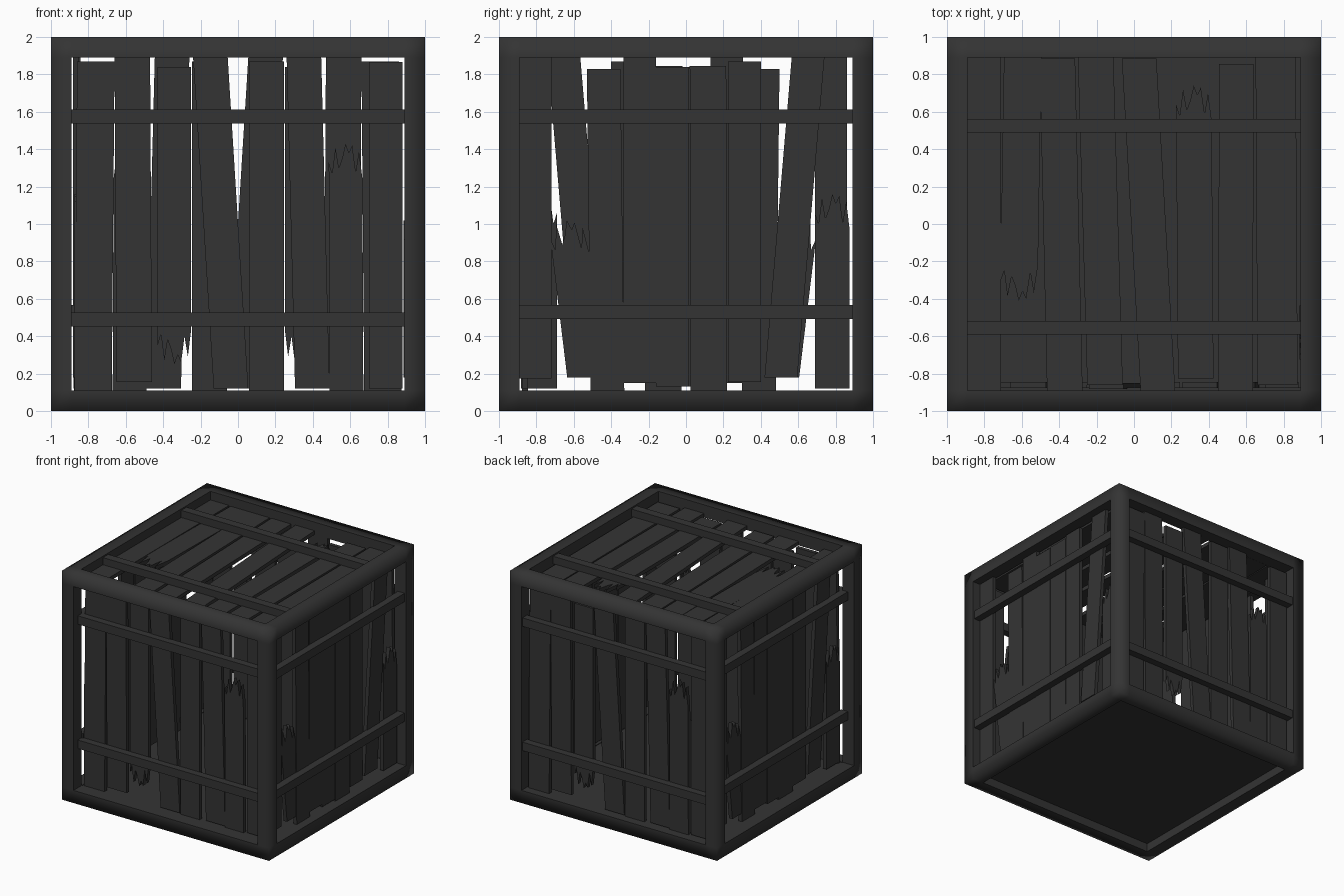
import bpy, bmesh

if "Cube" in bpy.data.objects:
    bpy.data.objects.remove(bpy.data.objects["Cube"])

mat = bpy.data.materials.new("charcoal wood")
mat.diffuse_color = (0.034, 0.034, 0.034, 1)
mat.use_nodes = True
mat.node_tree.nodes["Principled BSDF"].inputs["Base Color"].default_value = mat.diffuse_color


def finish(name, bm, merge=False):
    if merge:
        bmesh.ops.remove_doubles(bm, verts=bm.verts, dist=1e-4)
    bmesh.ops.recalc_face_normals(bm, faces=bm.faces)
    me = bpy.data.meshes.new(name)
    bm.to_mesh(me)
    bm.free()
    me.materials.append(mat)
    ob = bpy.data.objects.new(name, me)
    bpy.context.collection.objects.link(ob)
    return ob


# Local (u, v, distance from centre) to world, for each crate side
SIDES = {
    "front": lambda u, v, d: (u, -d, v + 1),
    "right": lambda u, v, d: (d, u, v + 1),
    "back": lambda u, v, d: (-u, d, v + 1),
    "left": lambda u, v, d: (-d, -u, v + 1),
    "top": lambda u, v, d: (u, v, d + 1),
}


def prism(bm, outline, d0, d1, place):
    lo = [bm.verts.new(place(u, v, d0)) for u, v in outline]
    hi = [bm.verts.new(place(u, v, d1)) for u, v in outline]
    bm.faces.new(lo[::-1])
    bm.faces.new(hi)
    n = len(lo)
    for i in range(n):
        j = (i + 1) % n
        bm.faces.new((lo[i], lo[j], hi[j], hi[i]))


# Splintered end: heights along the broken edge
JAG = [0.0, -0.06, 0.08, -0.03, 0.02, 0.10, 0.05, 0.09, -0.05, 0.06, -0.09]


def plank_outline(ub, ut, w, vb, vt, broken):
    def slant(v):
        return ub + (ut - ub) * (v - vb) / (vt - vb)

    def end(v, jag, sign):
        if not jag:
            return [(slant(v), v), (slant(v) + w, v)]
        n = len(JAG) - 1
        return [(slant(v + sign * j) + w * i / n, v + sign * j)
                for i, j in enumerate(JAG)]
    return end(vb, broken == "b", -1) + end(vt, broken == "t", 1)[::-1]


# Planks: left edge at bottom, left edge at top, width, bottom, top, broken end, depth shift
FRONT = [
    (-0.875, -0.86, 0.20, -0.89, 0.87, "", 0),
    (-0.65, -0.66, 0.19, -0.845, 0.89, "", 0),
    (-0.43, -0.43, 0.18, -0.65, 0.84, "b", 0),
    (-0.13, -0.24, 0.185, -0.88, 0.89, "", 0.004),
    (0.06, 0.06, 0.185, -0.89, 0.87, "", 0),
    (0.305, 0.26, 0.185, -0.88, 0.89, "", 0),
    (0.49, 0.485, 0.18, -0.89, 0.33, "t", 0),
    (0.70, 0.70, 0.18, -0.88, 0.865, "", 0),
]
RIGHT = [
    (-0.89, -0.89, 0.17, -0.825, 0.89, "", 0),
    (-0.635, -0.725, 0.20, -0.82, -0.08, "t", -0.006),
    (-0.51, -0.53, 0.18, -0.89, 0.83, "", 0),
    (-0.335, -0.335, 0.175, -0.85, 0.89, "", -0.002),
    (-0.16, -0.16, 0.175, -0.87, 0.84, "", 0),
    (0.025, 0.02, 0.195, -0.89, 0.845, "", 0),
    (0.225, 0.225, 0.175, -0.845, 0.87, "", 0),
    (0.42, 0.565, 0.175, -0.82, 0.89, "", 0.004),
    (0.69, 0.69, 0.185, -0.88, 0.06, "t", -0.003),
]
TOP = [
    (-0.89, -0.89, 0.18, -0.89, 0.89, "", 0),
    (-0.715, -0.695, 0.20, -0.31, 0.89, "b", -0.003),
    (-0.465, -0.505, 0.19, -0.89, 0.885, "", 0),
    (-0.25, -0.30, 0.19, -0.86, 0.89, "", -0.002),
    (0.035, -0.065, 0.185, -0.89, 0.885, "", 0.003),
    (0.235, 0.225, 0.19, -0.825, 0.64, "t", 0),
    (0.45, 0.455, 0.185, -0.89, 0.855, "", 0),
    (0.66, 0.65, 0.215, -0.86, 0.89, "", -0.002),
]
# Per side: planks, batten centre heights, plank inner depth, sideways shift
LAYOUT = {
    "front": (FRONT, (0.575, -0.51), 0.845, 0),
    "back": (FRONT, (0.575, -0.51), 0.892, 0),
    "right": (RIGHT, (0.575, -0.47), 0.892, 0),
    "left": (RIGHT, (0.575, -0.47), 0.845, 0.03),
    "top": (TOP, (0.525, -0.555), 0.892, 0),
}
for side, (planks, battens, d0, du) in LAYOUT.items():
    bm = bmesh.new()
    for ub, ut, w, vb, vt, broken, shift in planks:
        k = du if ut < 0 else 0
        prism(bm, plank_outline(ub + k, ut + k, w, vb, vt, broken),
              d0 + shift, d0 + 0.033 + shift, SIDES[side])
    finish(side + "_planks", bm)
    bm = bmesh.new()
    for v in battens:
        prism(bm, [(-0.89, v - 0.037), (0.89, v - 0.037), (0.89, v + 0.037), (-0.89, v + 0.037)],
              d0 + 0.029, d0 + 0.095, SIDES[side])
    finish(side + "_battens", bm)

# Frame: twelve beams as the edge cells of a 3x3x3 grid
G = [-1, -0.89, 0.89, 1]


def solid(c):
    return all(0 <= i <= 2 for i in c) and sum(i != 1 for i in c) >= 2


bm = bmesh.new()
for c in [(i, j, k) for i in range(3) for j in range(3) for k in range(3)]:
    if not solid(c):
        continue
    for ax in range(3):
        for s in (0, 1):
            nb = list(c)
            nb[ax] += 2 * s - 1
            if solid(nb):
                continue
            a, b = (ax + 1) % 3, (ax + 2) % 3
            vs = []
            for p, q in ((0, 0), (1, 0), (1, 1), (0, 1)):
                co = [0, 0, 0]
                co[ax], co[a], co[b] = G[c[ax] + s], G[c[a] + p], G[c[b] + q]
                vs.append(bm.verts.new((co[0], co[1], co[2] + 1)))
            f = bm.faces.new(vs)
            # only the outer skin is softly shaded
            f.smooth = not 0 <= nb[ax] <= 2
finish("crate_frame", bm, merge=True)

# Floor panel
bm = bmesh.new()
prism(bm, [(-0.89, -0.89), (0.89, -0.89), (0.89, 0.89), (-0.89, 0.89)],
      0.075, 0.105, lambda u, v, d: (u, v, d))
finish("floor_panel", bm)
